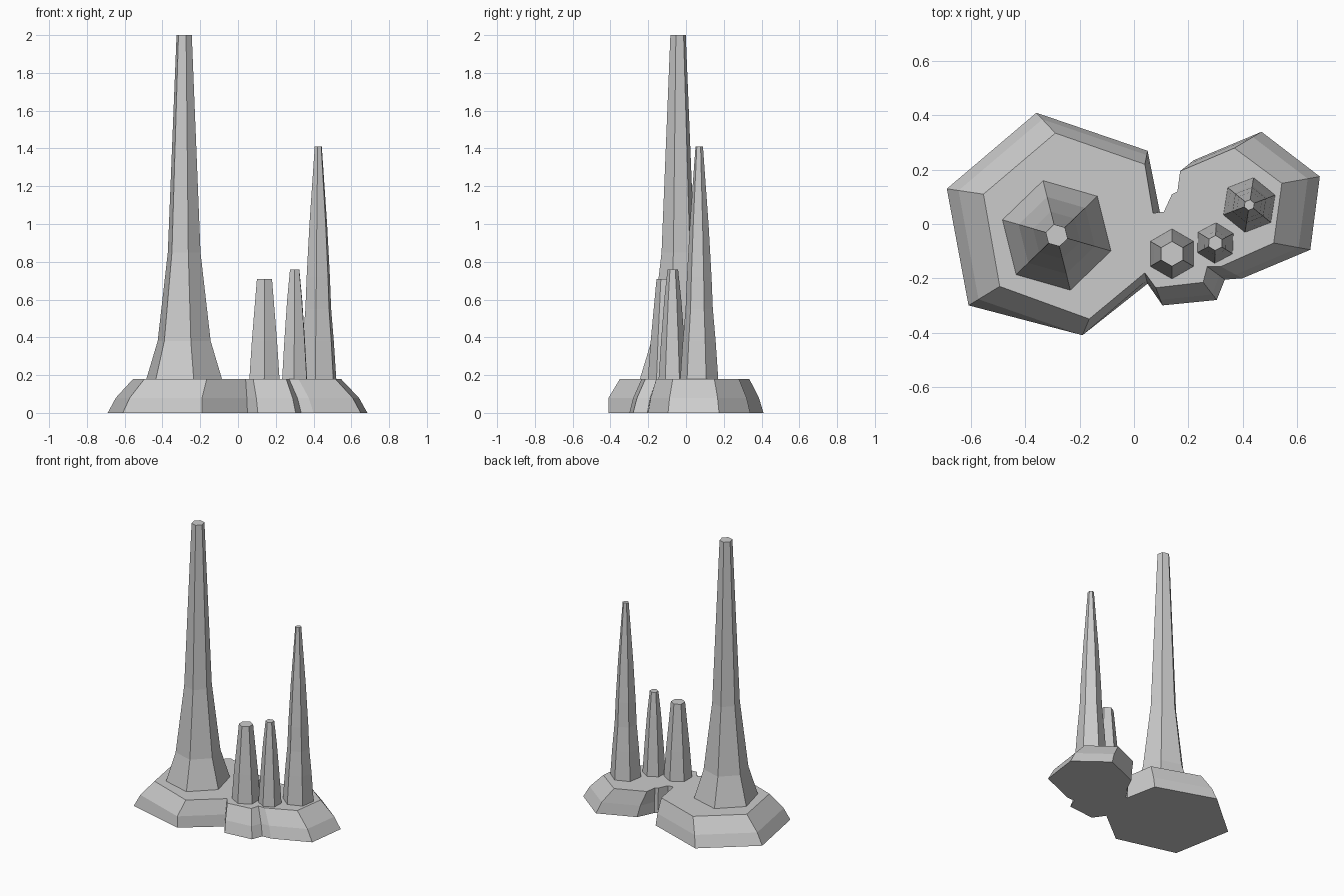
import bpy
from math import sin, cos, radians

if "Cube" in bpy.data.objects:
    bpy.data.objects.remove(bpy.data.objects["Cube"])


def loft(name, rings):
    """Join equal-sized rings of points with quads and cap both ends."""
    n = len(rings[0])
    verts = [p for ring in rings for p in ring]
    faces = [list(range(n))[::-1], list(range(len(verts) - n, len(verts)))]
    for r in range(len(rings) - 1):
        for i in range(n):
            j = (i + 1) % n
            faces.append([r * n + i, r * n + j, (r + 1) * n + j, (r + 1) * n + i])
    mesh = bpy.data.meshes.new(name)
    mesh.from_pydata(verts, [], faces)
    mesh.update()
    obj = bpy.data.objects.new(name, mesh)
    bpy.context.collection.objects.link(obj)
    return obj


def spire(name, cx, cy, phase, profile):
    """Six-sided tapering column; profile is a list of (radius, height)."""
    angles = [radians(phase + 60 * i) for i in range(6)]
    return loft(name, [[(cx + r * cos(a), cy + r * sin(a), z) for a in angles]
                       for r, z in profile])


# Rock base: joined hexagonal slabs, each row = (bottom x, y, top x, y)
outline = [
    (-.36, .41, -.29, .335), (-.69, .13, -.555, .11),
    (-.61, -.30, -.495, -.23), (-.19, -.41, -.165, -.35),
    (.05, -.22, .04, -.18), (.105, -.30, .08, -.235),
    (.305, -.28, .255, -.215), (.335, -.205, .27, -.157),
    (.40, -.20, .32, -.157), (.65, -.095, .515, -.07),
    (.685, .175, .545, .15), (.47, .34, .37, .28),
    (.22, .235, .17, .195), (.165, .12, .16, .12),
    (.145, .11, .14, .11), (.11, .045, .11, .045),
    (.095, .045, .07, .04), (.05, .27, .04, .22),
]


def base_ring(t, z):
    return [(bx + (tx - bx) * t, by + (ty - by) * t, z) for bx, by, tx, ty in outline]


middle = base_ring(.32, .08)
middle[3] = (-.19, -.41, .08)  # blunt front corner
loft("rock_base", [base_ring(0, 0), middle, base_ring(1, .18)])

# Spires, sunk flush onto the base top
spire("main_spire", -.285, -.042, 44,
      [(.208, .18), (.146, .38), (.09, .85), (.042, 2)])
spire("tall_spire", .425, .07, 21,
      [(.102, .18), (.088, .38), (.073, .55), (.066, .72), (.05, 1), (.02, 1.41)])
spire("short_wide_spire", .14, -.11, 30,
      [(.092, .18), (.077, .38), (.046, .71)])
spire("short_thin_spire", .30, -.07, 28,
      [(.075, .18), (.062, .38), (.045, .6), (.028, .76)])
